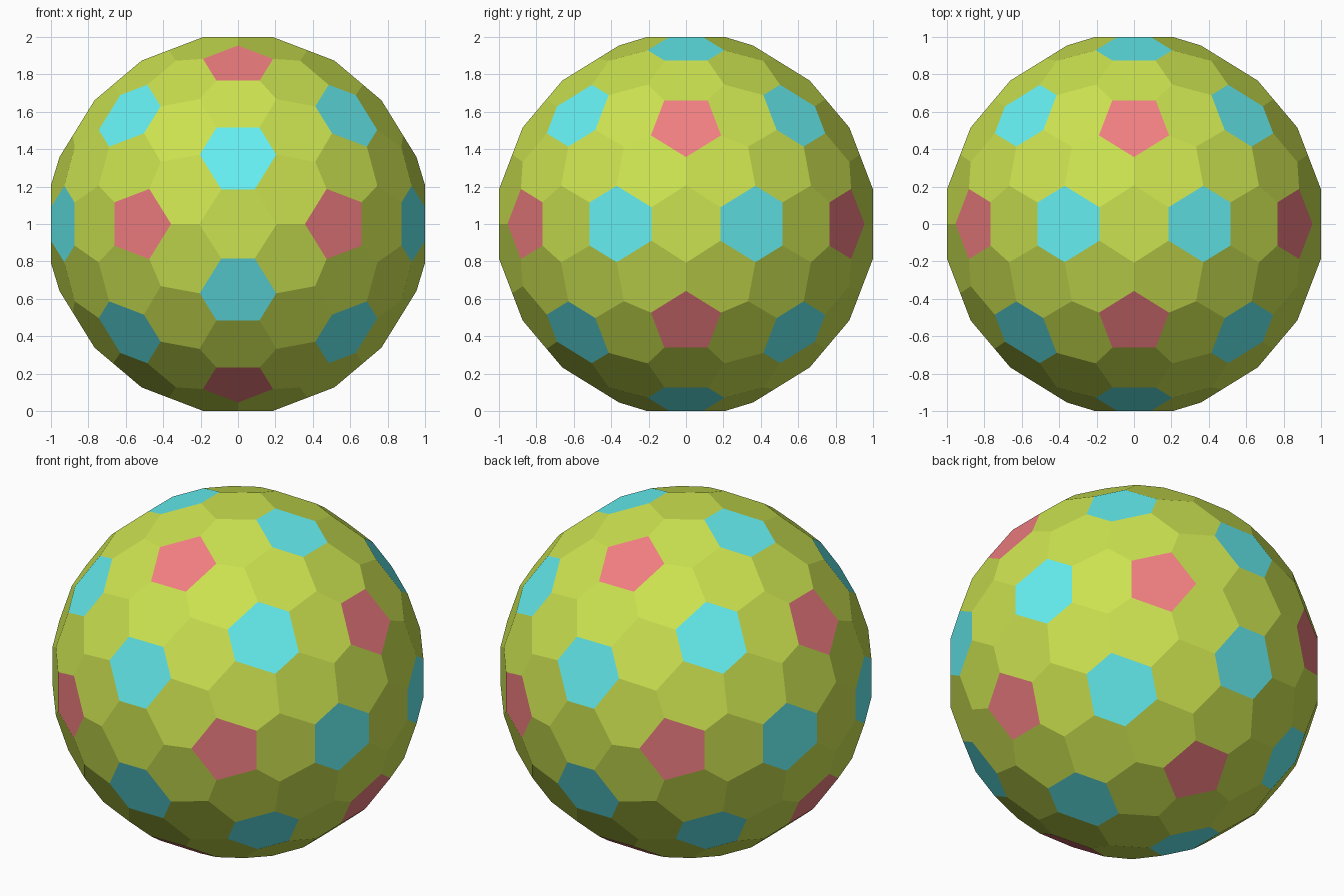
import bpy, bmesh, math
from mathutils import Vector
from itertools import combinations

if "Cube" in bpy.data.objects:
    bpy.data.objects.remove(bpy.data.objects["Cube"])

# Face directions: pentagons sit on the icosahedron corners
phi = (1 + math.sqrt(5)) / 2
pents = []
for a in (-1, 1):
    for b in (-phi, phi):
        pents += [Vector((0, a, b)), Vector((a, b, 0)), Vector((b, 0, a))]
pents = [p.normalized() for p in pents]


def near(p, q):
    return p.dot(q) > 0.3


pairs = [(p, q) for p, q in combinations(pents, 2) if near(p, q)]
triples = [t for t in combinations(pents, 3)
           if all(near(p, q) for p, q in combinations(t, 2))]

# Accent hexagons on the icosahedron faces, plain hexagons everywhere between
directions = [(p, 0) for p in pents]
directions += [((p + q).normalized(), 2) for p, q in pairs]
for t in triples:
    centre = (t[0] + t[1] + t[2]).normalized()
    directions.append((centre, 1))
    directions += [(p.slerp(centre, 0.485), 2) for p in t]

# The hull of the directions; its dual has one flat panel per direction
hull = bmesh.new()
verts = [hull.verts.new(d) for d, kind in directions]
kinds = [kind for d, kind in directions]
bmesh.ops.convex_hull(hull, input=verts)
hull.normal_update()
hull.faces.index_update()
hull.faces.ensure_lookup_table()

ball = bmesh.new()
corners = []
for f in hull.faces:
    n = (f.verts[1].co - f.verts[0].co).cross(f.verts[2].co - f.verts[0].co)
    corners.append(ball.verts.new(n / n.dot(f.verts[0].co) + Vector((0, 0, 1))))

# Panels: walk the corners counter-clockwise around each direction
for v, kind in zip(verts, kinds):
    axis = v.co.normalized()
    u = axis.orthogonal().normalized()
    w = axis.cross(u)
    ring = sorted((corners[f.index] for f in v.link_faces),
                  key=lambda c: math.atan2((c.co - Vector((0, 0, 1))).dot(w),
                                           (c.co - Vector((0, 0, 1))).dot(u)))
    panel = ball.faces.new(ring)
    panel.material_index = kind
    panel.smooth = False

mesh = bpy.data.meshes.new("panelled_ball")
ball.normal_update()
ball.to_mesh(mesh)
ball.free()
hull.free()

# Colours: pentagons, accent hexagons, plain hexagons
for name, colour in (("pentagon_pink", (0.88, 0.21, 0.22, 1)),
                     ("hexagon_cyan", (0.13, 0.86, 0.88, 1)),
                     ("hexagon_lime", (0.60, 0.76, 0.08, 1))):
    mat = bpy.data.materials.new(name)
    mat.diffuse_color = colour
    mat.use_nodes = True
    mat.node_tree.nodes["Principled BSDF"].inputs["Base Color"].default_value = mat.diffuse_color
    mesh.materials.append(mat)

obj = bpy.data.objects.new("panelled_ball", mesh)
bpy.context.collection.objects.link(obj)
